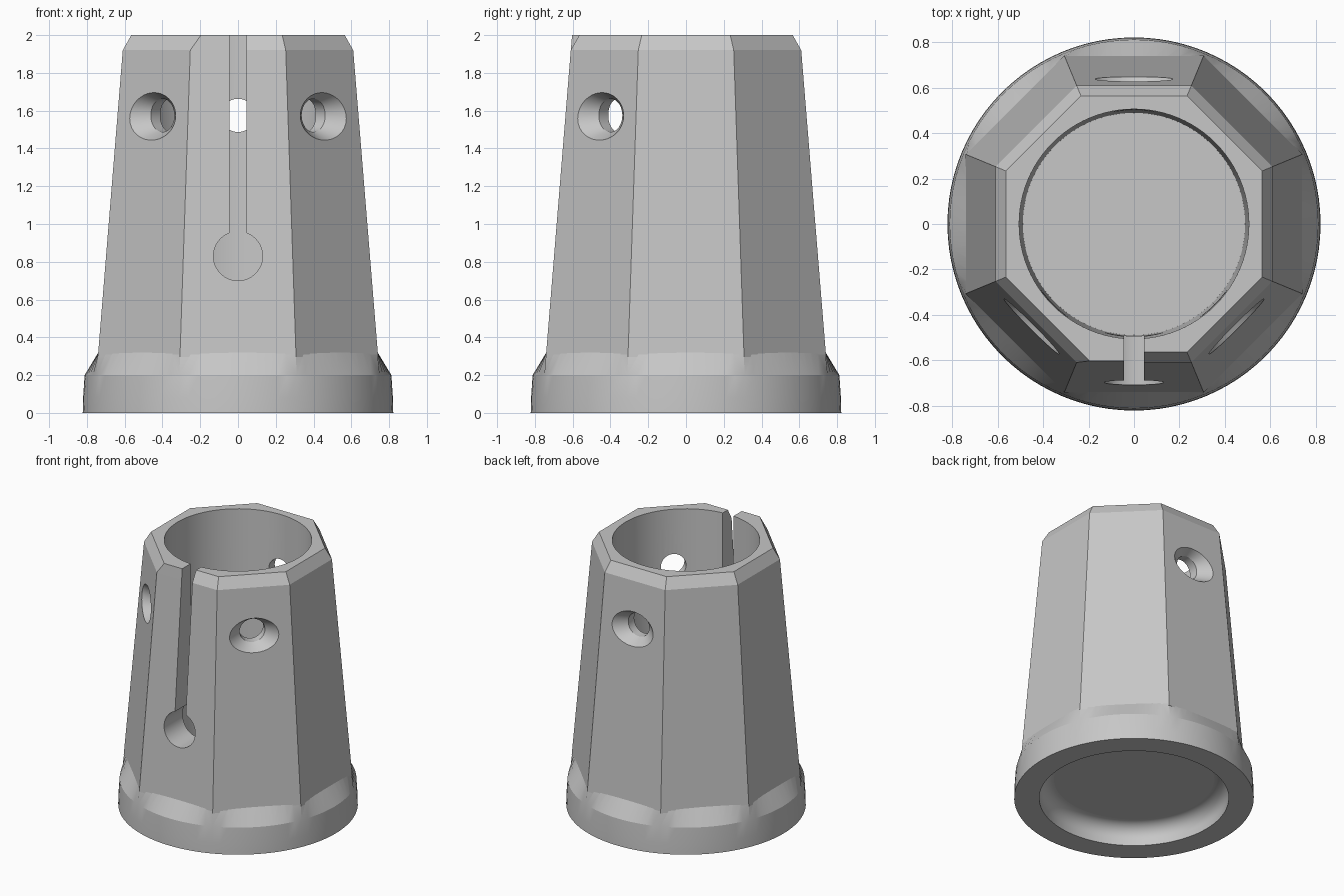
import bpy, bmesh, math
from mathutils import Matrix, Vector

cube = bpy.data.objects.get("Cube")
if cube:
    bpy.data.objects.remove(cube, do_unlink=True)

grey = bpy.data.materials.new("plain_grey")
grey.use_nodes = True
colour = (0.57, 0.57, 0.57, 1)
grey.diffuse_color = colour
grey.node_tree.nodes["Principled BSDF"].inputs["Base Color"].default_value = colour


def loft(name, rings):
    """Closed solid skinned over rings of equal point count."""
    bm = bmesh.new()
    loops = [[bm.verts.new(p) for p in ring] for ring in rings]
    n = len(loops[0])
    for low, high in zip(loops, loops[1:]):
        for i in range(n):
            j = (i + 1) % n
            bm.faces.new((low[i], low[j], high[j], high[i]))
    bm.faces.new(loops[0])
    bm.faces.new(loops[-1])
    bmesh.ops.recalc_face_normals(bm, faces=bm.faces)
    mesh = bpy.data.meshes.new(name)
    bm.to_mesh(mesh)
    bm.free()
    mesh.materials.append(grey)
    obj = bpy.data.objects.new(name, mesh)
    bpy.context.collection.objects.link(obj)
    return obj


def ellipse(rx, ry, z, n=96):
    turn = math.tau / n
    return [Vector((rx * math.cos(i * turn), ry * math.sin(i * turn), z)) for i in range(n)]


def round_solid(name, profile):
    return loft(name, [ellipse(r, r, z) for r, z in profile])


def octagon(apothem, z):
    """Octagon sampled radially so it can be skinned to a circle."""
    ring = []
    for p in ellipse(1, 1, 0):
        a = math.atan2(p.y, p.x)
        off = (a + math.pi / 8) % (math.pi / 4) - math.pi / 8
        r = apothem / math.cos(off)
        ring.append((r * p.x, r * p.y, z))
    return ring


def body_ring(apothem, z, front_left):
    """Octagon whose front side is split; one half may sit further out."""
    radius = apothem / math.cos(math.pi / 8)
    corners = [(radius * math.cos(a), radius * math.sin(a))
               for a in (math.pi * (2 * k - 3) / 8 for k in range(7))]
    reach = apothem * math.sqrt(2) - front_left
    points = corners + [(-reach, -front_left), (-0.02, -front_left), (0.02, -apothem)]
    return [(x, y, z) for x, y in points]


def combine(target, other, operation):
    mod = target.modifiers.new(operation.lower(), 'BOOLEAN')
    mod.operation = operation
    mod.solver = 'EXACT'
    mod.object = other
    bpy.context.view_layer.objects.active = target
    bpy.ops.object.modifier_apply(modifier=mod.name)
    bpy.data.objects.remove(other, do_unlink=True)


# Tapered octagonal body with chamfered rim, half the front left square
sleeve = loft("octagonal_sleeve", [
    body_ring(0.742, 0.295, 0.742),
    body_ring(0.61, 1.92, 0.61),
    body_ring(0.565, 2.0, 0.603)])

# Round foot blending into the octagon
foot = loft("round_foot", [
    ellipse(0.822, 0.822, 0), ellipse(0.82, 0.82, 0.08),
    ellipse(0.812, 0.812, 0.2), octagon(0.737, 0.324)])
combine(sleeve, foot, 'UNION')

# Main bore and underside recess with a rounded inner corner
combine(sleeve, round_solid("bore", [(0.49, 0.32), (0.507, 2.1)]), 'DIFFERENCE')
fillet = 0.1
arc = [i * math.pi / 20 for i in range(11)]
recess = round_solid("recess", [(0.65, -0.1)] + [
    (0.55 + fillet * math.cos(a), 0.05 + fillet * math.sin(a)) for a in arc])
combine(sleeve, recess, 'DIFFERENCE')

# Keyhole slot in the front wall
half = 0.045
slot = loft("slot", [[(-half, y, 0.83), (half, y, 0.83), (half, y, 2.1), (-half, y, 2.1)]
                     for y in (-1, -0.3)])
combine(sleeve, slot, 'DIFFERENCE')
relief = round_solid("slot_end", [(0.13, 0.3), (0.13, 1)])
relief.data.transform(Matrix.Translation((0, 0, 0.83)) @ Matrix.Rotation(math.pi / 2, 4, 'X'))
combine(sleeve, relief, 'DIFFERENCE')

# Flared screw holes: two front diagonals and the back
for angle in (-45, 90, -135):
    hole = loft("screw_hole", [
        ellipse(0.088, 0.088, 0.35), ellipse(0.088, 0.088, 0.565),
        ellipse(0.125, 0.17, 0.637), ellipse(0.157, 0.242, 0.70)])
    hole.data.transform(Matrix.Translation((0, 0, 1.575))
                        @ Matrix.Rotation(math.radians(angle), 4, 'Z')
                        @ Matrix.Rotation(math.pi / 2, 4, 'Y'))
    combine(sleeve, hole, 'DIFFERENCE')

# Smooth the round surfaces, keep the broad facets flat
bpy.ops.object.select_all(action='DESELECT')
sleeve.select_set(True)
bpy.context.view_layer.objects.active = sleeve
bpy.ops.object.shade_smooth_by_angle(angle=math.radians(12))
for face in sleeve.data.polygons:
    if face.area > 0.1:
        face.use_smooth = False
